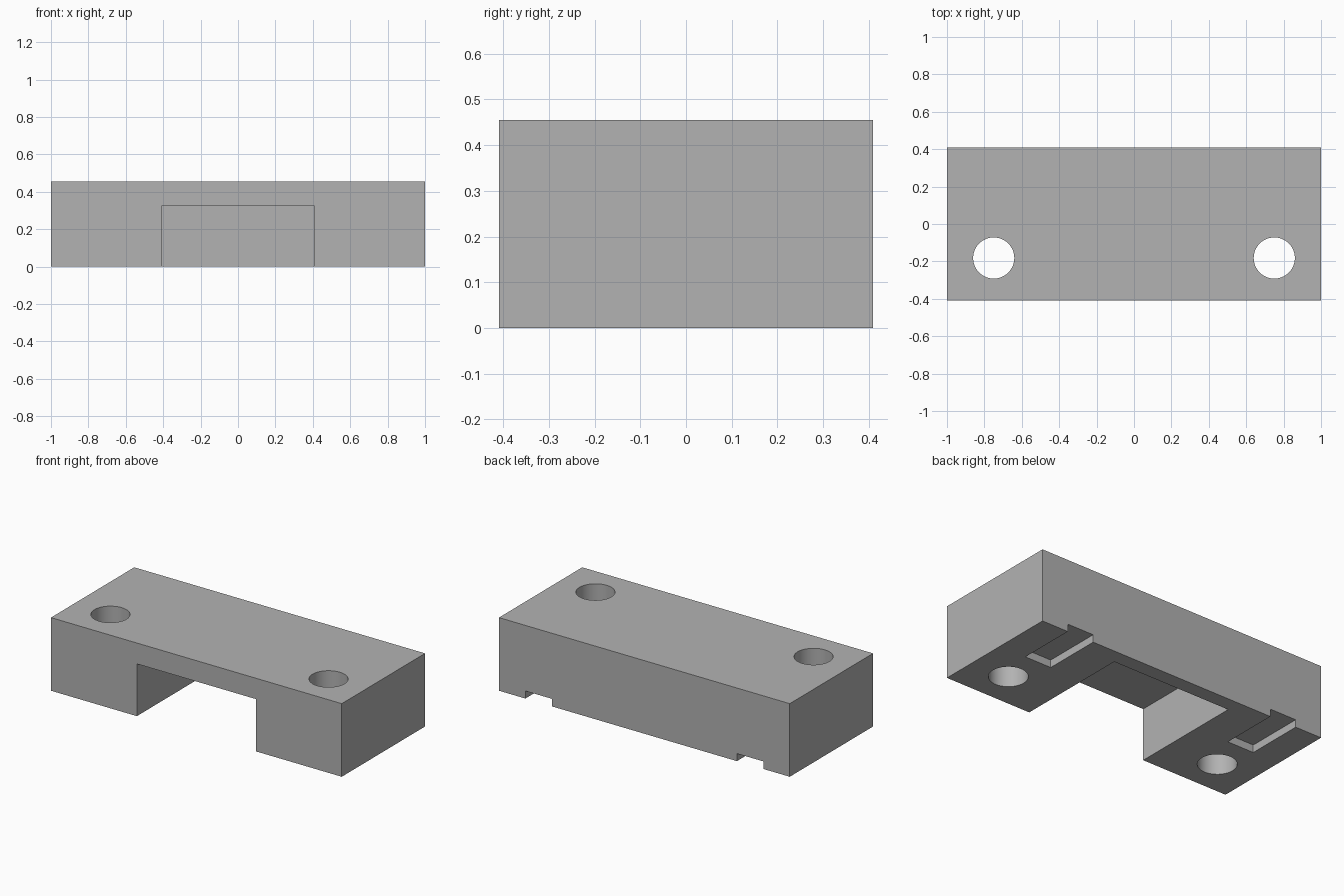
import bpy

default_cube = bpy.data.objects.get("Cube")
if default_cube:
    bpy.data.objects.remove(default_cube, do_unlink=True)

UNIT = 1 / 22                      # the block is 44 x 18 x 10 units
W, D, H = 44 * UNIT, 18 * UNIT, 10 * UNIT
OVER = 0.1                         # cutters overshoot open faces

grey = bpy.data.materials.new("plain grey")
grey.use_nodes = True
grey.diffuse_color = (0.448, 0.448, 0.448, 1)
grey.node_tree.nodes["Principled BSDF"].inputs["Base Color"].default_value = grey.diffuse_color


def box(name, x, y, z):
    """Box spanning the given (low, high) ranges."""
    spans = (x, y, z)
    bpy.ops.mesh.primitive_cube_add(size=1, location=[(a + b) / 2 for a, b in spans])
    ob = bpy.context.object
    ob.name = name
    ob.scale = [b - a for a, b in spans]
    bpy.ops.object.transform_apply(location=True, rotation=False, scale=True)
    ob.data.materials.append(grey)
    return ob


def cut(target, cutter):
    """Subtract the cutter and discard it."""
    cutter.hide_render = True
    mod = target.modifiers.new("cut", 'BOOLEAN')
    mod.operation = 'DIFFERENCE'
    mod.solver = 'EXACT'
    mod.object = cutter
    bpy.context.view_layer.objects.active = target
    bpy.ops.object.modifier_apply(modifier=mod.name)
    bpy.data.objects.remove(cutter, do_unlink=True)


# Main block
block = box("mounting_block", (-W / 2, W / 2), (-D / 2, D / 2), (0, H))

# Wide recess, open to the front and underside, leaving a thin back wall
cut(block, box("recess_cutter", (-9 * UNIT, 9 * UNIT),
               (-D / 2 - OVER, 7 * UNIT), (-OVER, 0.325)))

for side in (-1, 1):
    # Shallow slot in the underside, open at the back
    slot_x = sorted((side * 14 * UNIT, side * 18 * UNIT))
    cut(block, box("slot_cutter", slot_x, (UNIT, D / 2 + OVER), (-OVER, 0.047)))

    # Vertical through hole
    bpy.ops.mesh.primitive_cylinder_add(vertices=64, radius=0.11, depth=H + 2 * OVER,
                                        location=(side * 0.75, -4 * UNIT, H / 2))
    drill = bpy.context.object
    drill.data.materials.append(grey)
    cut(block, drill)

# Smooth hole walls, sharp block edges
bpy.ops.object.select_all(action='DESELECT')
block.select_set(True)
bpy.context.view_layer.objects.active = block
bpy.ops.object.shade_smooth_by_angle()
